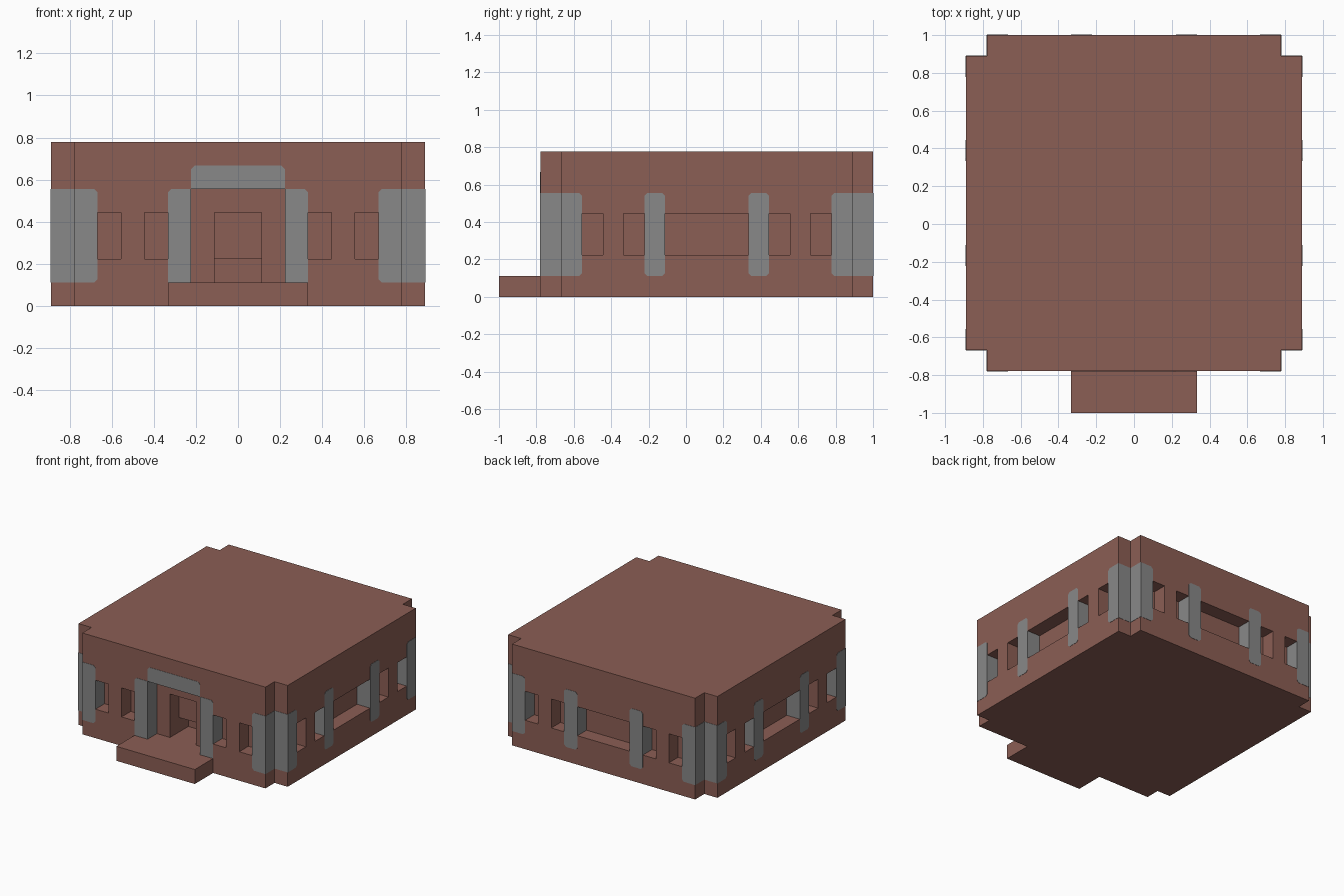
import bpy, bmesh, math
from mathutils import Matrix, Vector

U = 1 / 9          # building module
THIN = 0.002       # plate thickness
CHAMFER = 0.016
WALL = 8           # wall distance from the building centre, in modules

if "Cube" in bpy.data.objects:
    bpy.data.objects.remove(bpy.data.objects["Cube"])


def material(name, color):
    m = bpy.data.materials.new(name)
    m.use_nodes = True
    m.diffuse_color = color
    m.node_tree.nodes["Principled BSDF"].inputs["Base Color"].default_value = color
    return m


brown = material("red_brown_brick", (0.26, 0.112, 0.089, 1))
grey = material("grey_stone", (0.246, 0.246, 0.246, 1))


def prism(name, outline, vector, matrix, mat):
    """Extrude a flat outline along a vector, then place it."""
    bm = bmesh.new()
    base = bm.faces.new([bm.verts.new(p) for p in outline])
    top = bmesh.ops.extrude_face_region(bm, geom=[base])["geom"]
    bmesh.ops.translate(bm, vec=vector, verts=[v for v in top if isinstance(v, bmesh.types.BMVert)])
    bmesh.ops.transform(bm, matrix=matrix, verts=bm.verts)
    bmesh.ops.recalc_face_normals(bm, faces=bm.faces)
    me = bpy.data.meshes.new(name)
    bm.to_mesh(me)
    bm.free()
    me.materials.append(mat)
    ob = bpy.data.objects.new(name, me)
    bpy.context.collection.objects.link(ob)
    return ob


def box(name, lo, hi, matrix, mat):
    (x0, y0, z0), (x1, y1, z1) = lo, hi
    outline = [(x0, y0, z0), (x1, y0, z0), (x1, y1, z0), (x0, y1, z0)]
    return prism(name, outline, (0, 0, z1 - z0), matrix, mat)


def plate(name, t0, t1, z0, z1, cut, matrix):
    """Thin stone facing; cut lists the chamfered corners: bl, br, tr, tl."""
    c = CHAMFER / U
    corners = [("bl", t0, z0, 1, 1), ("br", t1, z0, -1, 1),
               ("tr", t1, z1, -1, -1), ("tl", t0, z1, 1, -1)]
    pts = []
    for key, t, z, st, sz in corners:
        if key not in cut:
            pts.append((t, -WALL, z))
            continue
        pair = [(t, -WALL, z + sz * c), (t + st * c, -WALL, z)]
        pts += pair if key in ("bl", "tr") else pair[::-1]
    return prism(name, pts, (0, -THIN / U, 0), matrix, grey)


# Each wall is drawn as a front wall and turned around the building centre
place = Matrix.Translation((0, U, 0)) @ Matrix.Scale(U, 4)
walls = {n: place @ Matrix.Rotation(i * math.pi / 2, 4, "Z")
         for i, n in enumerate(("front", "left", "back", "right"))}

# Solid body with notched corners
outline = []
for i in range(4):
    turn = Matrix.Rotation(i * math.pi / 2, 4, "Z")
    outline += [turn @ Vector(p) for p in ((-7, -8, 0), (7, -8, 0), (7, -7, 0))]
body = prism("building_body", outline, (0, 0, 7), place, brown)

# Window and doorway openings
cutters = []


def opening(t0, t1, z0, z1, depth, matrix):
    cutters.append(box("opening_cutter", (t0, -WALL - 0.5, z0), (t1, depth - WALL, z1), matrix, brown))


for side, m in walls.items():
    for s in (-1, 1):
        for a in (3, 5):
            opening(min(s * a, s * (a + 1)), max(s * a, s * (a + 1)), 2, 4, 1, m)
    if side == "front":
        opening(-2, 2, 1, 5, 1, m)
        opening(-1, 1, 2, 4, 2, m)
        opening(-1, 1, 1, 2, 3, m)
    else:
        opening(-2, 2, 2, 4, 1, m)

for c in cutters:
    c.hide_render = True
    mod = body.modifiers.new("opening", "BOOLEAN")
    mod.operation = "DIFFERENCE"
    mod.solver = "EXACT"
    mod.object = c
bpy.context.view_layer.update()
cut_mesh = bpy.data.meshes.new_from_object(body.evaluated_get(bpy.context.evaluated_depsgraph_get()))
body.modifiers.clear()
body.data = cut_mesh
for c in cutters:
    bpy.data.objects.remove(c)

# Stone jambs beside the openings and the lintel underside
cut_mesh.materials.clear()
cut_mesh.materials.append(brown)
cut_mesh.materials.append(grey)
for f in cut_mesh.polygons:
    p, n = place.inverted() @ f.center, f.normal
    f.material_index = 0
    for t, d, facing in ((p.x, p.y, n.x), (p.y, p.x, n.y)):
        on_jamb = min(abs(abs(t) - j) for j in (2, 3, 6)) < 0.05
        if abs(facing) > 0.9 and on_jamb and 7 < abs(d) < 8:
            f.material_index = 1
    if n.z < -0.9 and abs(p.z - 5) < 0.05:
        f.material_index = 1

# Stone facings on every wall
ALL = ("bl", "br", "tr", "tl")
for side, m in walls.items():
    door = side == "front"
    plate(side + "_column_a", -3, -2, 1, 5, ("tl",) if door else ALL, m)
    plate(side + "_column_b", 2, 3, 1, 5, ("tr",) if door else ALL, m)
    plate(side + "_corner_a", -7, -6, 1, 5, ("br", "tr"), m)
    plate(side + "_corner_b", 6, 7, 1, 5, ("bl", "tl"), m)
    e = THIN / U
    box(side + "_notch_a", (-7 - e, -8, 1), (-7, -7, 5), m, grey)
    box(side + "_notch_b", (7, -8, 1), (7 + e, -7, 5), m, grey)
plate("door_lintel", -2, 2, 5, 6, ("tl", "tr"), walls["front"])

# Entrance step
box("entrance_step", (-3, -10, 0), (3, -8, 1), place, brown)
